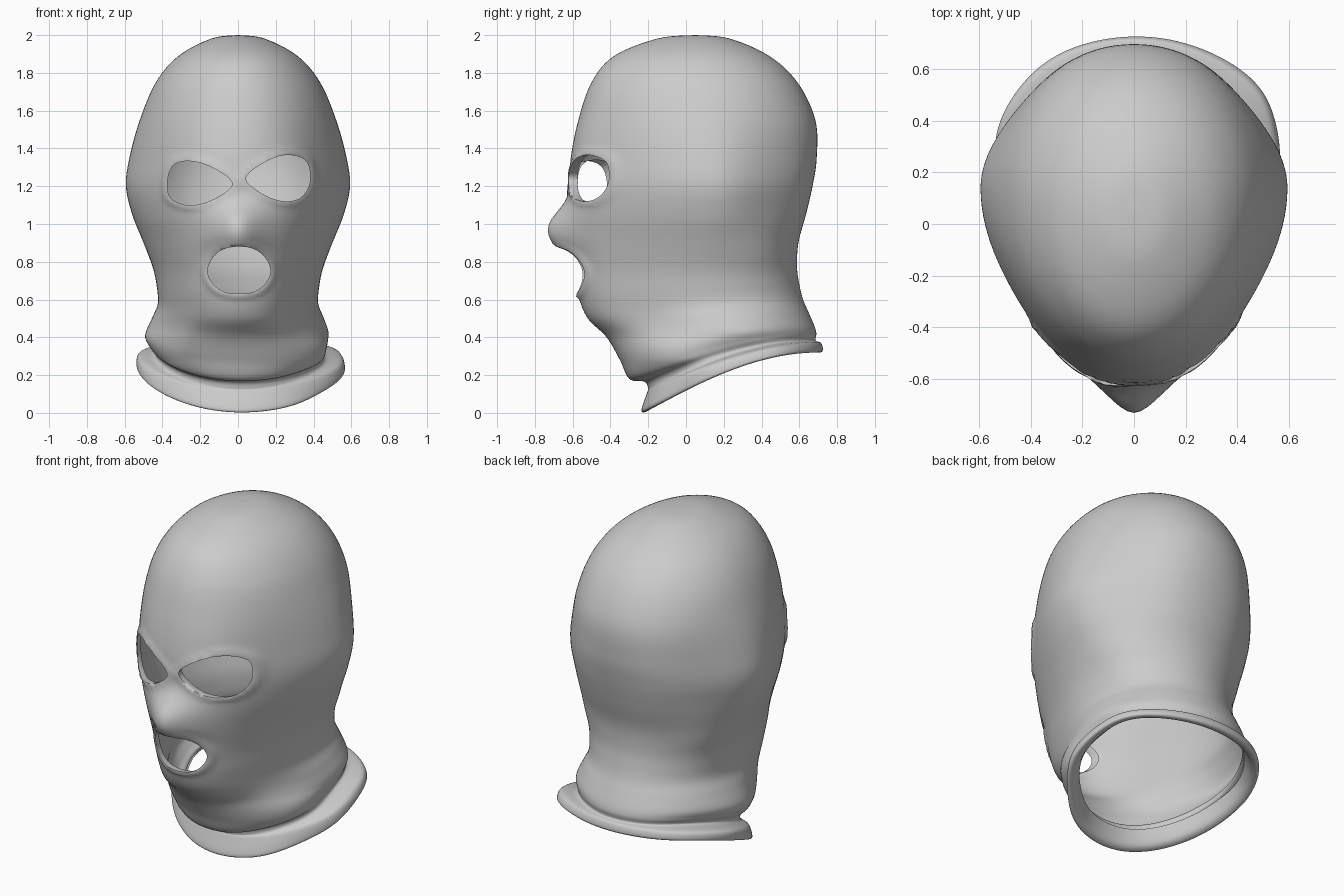
import bpy, bmesh, math
from mathutils import Vector

if "Cube" in bpy.data.objects:
    bpy.data.objects.remove(bpy.data.objects["Cube"])

SEG = 128

# Ring profile, crown to inner hem: z front, y front, z back, y back, half width, y of widest point
ROWS = [
    (2.00, .045, 2.00, .055, .004, .05),
    (1.982, -.15, 1.982, .23, .14, .05),
    (1.89, -.38, 1.89, .44, .315, .07),
    (1.75, -.50, 1.75, .59, .435, .09),
    (1.55, -.57, 1.55, .685, .52, .11),
    (1.35, -.61, 1.35, .692, .575, .13),
    (1.20, -.615, 1.20, .67, .593, .14),
    (1.05, -.62, 1.05, .635, .56, .14),
    (.90, -.61, .90, .595, .50, .13),
    (.75, -.59, .77, .588, .45, .12),
    (.62, -.57, .68, .60, .43, .12),
    (.50, -.52, .60, .62, .425, .13),
    (.40, -.42, .53, .65, .455, .15),
    (.28, -.35, .46, .68, .485, .17),
    (.18, -.30, .42, .69, .465, .20),
    (.165, -.22, .39, .685, .445, .22),
    (.13, -.20, .38, .69, .46, .24),
    (.11, -.205, .37, .715, .535, .28),
    (.02, -.235, .335, .725, .55, .30),
    (.003, -.22, .32, .71, .535, .30),
    (.03, -.19, .33, .68, .50, .30),
    (.12, -.18, .37, .66, .46, .28),
]

# Opening outlines in x, z
LEFT_EYE = [(-.03, 1.21), (-.11, 1.285), (-.23, 1.33), (-.33, 1.32), (-.37, 1.25),
            (-.365, 1.15), (-.31, 1.11), (-.23, 1.10), (-.12, 1.135)]
RIGHT_EYE = [(.04, 1.245), (.12, 1.315), (.22, 1.36), (.31, 1.36), (.37, 1.32),
             (.38, 1.22), (.34, 1.145), (.27, 1.12), (.18, 1.135), (.09, 1.185)]
MOUTH = [(-.16, .76), (-.12, .838), (-.045, .876), (.055, .876), (.13, .838), (.172, .76),
         (.145, .685), (.07, .637), (-.06, .637), (-.135, .685)]


def spline(pts, steps, closed=False):
    """Smooth curve through points of any dimension."""
    n, out = len(pts), []
    pick = (lambda i: pts[i % n]) if closed else (lambda i: pts[max(0, min(n - 1, i))])
    for i in range(n if closed else n - 1):
        a, b, c, d = (pick(i + k) for k in (-1, 0, 1, 2))
        for s in range(steps):
            t = s / steps
            out.append([q + .5 * t * (r - p + t * (2*p - 5*q + 4*r - w + t * (3*(q - r) + w - p)))
                        for p, q, r, w in zip(a, b, c, d)])
    if not closed:
        out.append(list(pts[-1]))
    return out


def ramp(v, lo, hi):
    t = min(1, max(0, (v - lo) / (hi - lo)))
    return t * t * (3 - 2 * t)


def ring_point(row, t):
    zf, yf, zb, yb, w, yc = row
    c, s = math.cos(t), math.sin(t)
    y = yc - c * (yc - yf if c > 0 else yb - yc)
    k = min(1, max(0, (y - yf) / (yb - yf)))
    z = zf + (zb - zf) * math.sin(k * math.pi / 2)
    x = w * s * (1 + .018 * ramp(z, .6, .35) * math.sin(5 * t + z * 9))
    # leaner cheeks in front, lean temples and full nape behind
    fade = 1 - ramp(z, 1.25, 1.75)
    if c > 0:
        lean = .085 * fade * ramp(z, .25, .5)
    else:
        lean = .085 * fade * ramp(z, .8, 1.15) - .03 * (1 - ramp(z, .8, 1.05)) * ramp(z, .4, .6)
    x *= 1 - lean * math.sin(2 * t) ** 2
    x += .02 * min(1, max(0, (.4 - z) / .12))
    # nose bump
    if c > 0:
        dz = z - .955
        y -= .115 * math.exp(-abs(x / .135) ** 1.8 - abs(dz / (.135 if dz > 0 else .1)) ** 2.4)
    return Vector((x, y, z))


def make_field(outline):
    """Radial field around an opening: below 1 inside, above 1 outside."""
    cx = sum(p[0] for p in outline) / len(outline)
    cz = sum(p[1] for p in outline) / len(outline)
    pol = sorted((math.atan2(z - cz, x - cx), math.hypot(x - cx, z - cz))
                 for x, z in spline(outline, 8, True))
    pol = ([(pol[-1][0] - 2 * math.pi, pol[-1][1])] + pol
           + [(pol[0][0] + 2 * math.pi, pol[0][1])])

    def field(co):
        r = math.hypot(co.x - cx, co.z - cz)
        if co.y > -.2 or r > .5:
            return 9.0
        a = math.atan2(co.z - cz, co.x - cx)
        for (a0, r0), (a1, r1) in zip(pol, pol[1:]):
            if a0 <= a <= a1:
                return r / (r0 + (r1 - r0) * (a - a0) / max(a1 - a0, 1e-6))
        return 9.0
    return field, Vector((cx, 0, cz))


def cut_opening(bm, outline):
    field, centre = make_field(outline)
    # raised seam around the opening
    bm.normal_update()
    for v in bm.verts:
        f = field(v.co)
        if f < 1.4:
            v.co += v.normal * .012 * math.exp(-((f - 1.06) / .13) ** 2)
    # split the surface along the outline and remove the inside
    val = {v: field(v.co) for v in bm.verts}
    inner = [v for v, f in val.items() if f < 1]
    rim = []
    for e in list(bm.edges):
        a, b = e.verts
        fa, fb = val[a] - 1, val[b] - 1
        if (fa < 0) != (fb < 0):
            fac = min(.98, max(.02, fa / (fa - fb)))
            rim.append(bmesh.utils.edge_split(e, a, fac)[1])
    bmesh.ops.connect_verts(bm, verts=rim)
    bmesh.ops.delete(bm, geom=inner, context='VERTS')
    # turned-in edge
    rim = {v for v in rim if v.is_valid}
    edges = [e for e in bm.edges if e.is_boundary and all(v in rim for v in e.verts)]
    for depth, grow in ((.018, 1.01), (.03, 1.06)):
        geom = bmesh.ops.extrude_edge_only(bm, edges=edges)['geom']
        edges = [g for g in geom if isinstance(g, bmesh.types.BMEdge) and g.is_boundary
                 and all(v in geom for v in g.verts)]
        for v in geom:
            if isinstance(v, bmesh.types.BMVert):
                d = v.co - centre
                v.co.x = centre.x + d.x * grow
                v.co.z = centre.z + d.z * grow
                v.co.y += depth


# Knitted hood with neck folds and hem
bm = bmesh.new()
rings = [[bm.verts.new(ring_point(row, 2 * math.pi * i / SEG)) for i in range(SEG)]
         for row in spline(ROWS, 7)]
for up, low in zip(rings, rings[1:]):
    for i in range(SEG):
        j = (i + 1) % SEG
        bm.faces.new((up[i], low[i], low[j], up[j]))
bm.faces.new(rings[0])
bmesh.ops.recalc_face_normals(bm, faces=bm.faces)
top = max(bm.faces, key=lambda f: f.calc_center_median().z)
if top.normal.z < 0:
    bmesh.ops.reverse_faces(bm, faces=bm.faces)

# Eye and mouth openings
for outline in (LEFT_EYE, RIGHT_EYE, MOUTH):
    cut_opening(bm, outline)
bmesh.ops.recalc_face_normals(bm, faces=bm.faces)

mesh = bpy.data.meshes.new("knitted_hood")
bm.to_mesh(mesh)
bm.free()
hood = bpy.data.objects.new("knitted_hood", mesh)
bpy.context.collection.objects.link(hood)
bpy.context.view_layer.objects.active = hood
hood.select_set(True)
bpy.ops.object.shade_smooth_by_angle(angle=math.radians(60))
